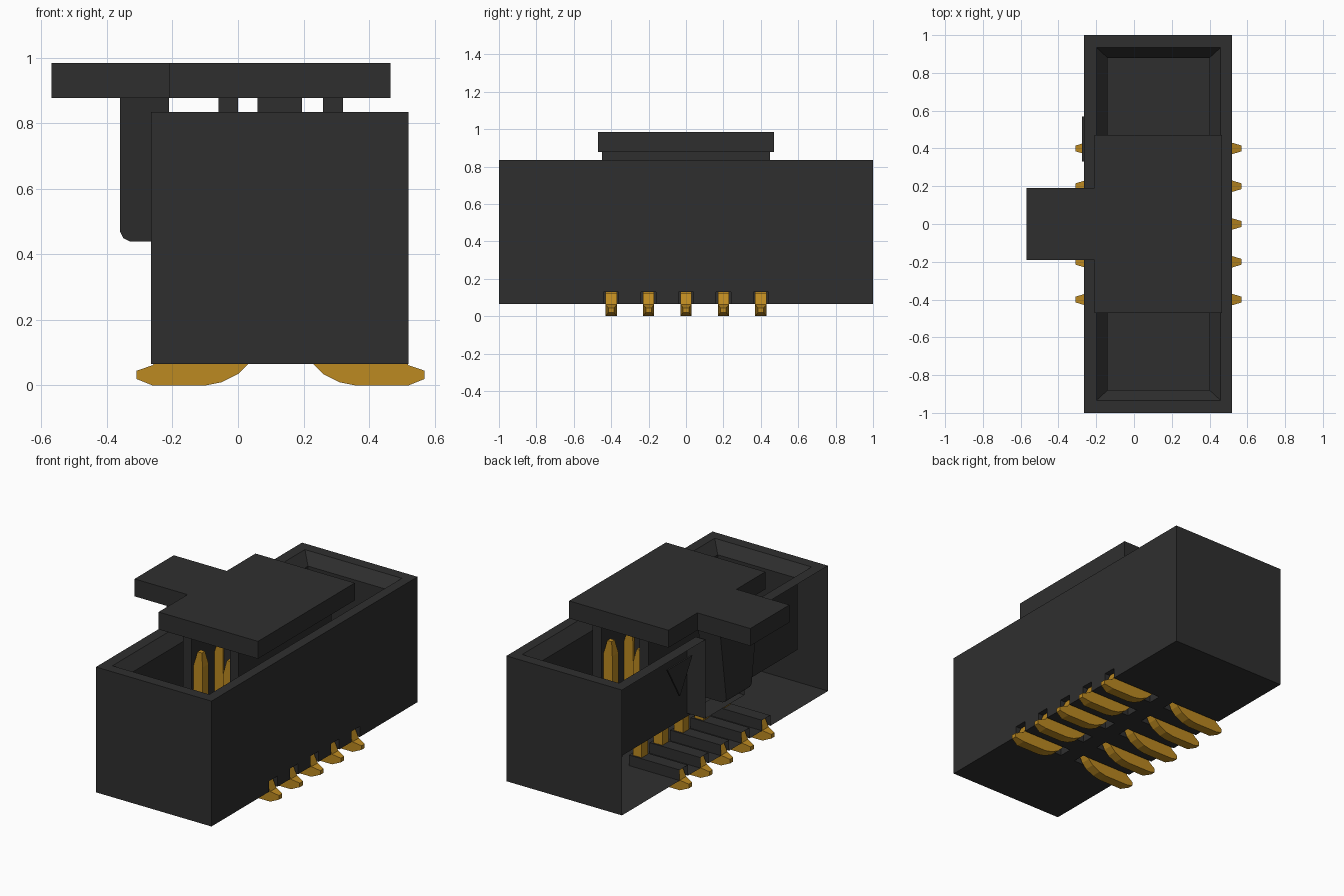
import bpy, bmesh
from mathutils import Vector

cube = bpy.data.objects.get("Cube")
if cube:
    bpy.data.objects.remove(cube, do_unlink=True)


def material(name, color):
    m = bpy.data.materials.new(name)
    m.use_nodes = True
    m.diffuse_color = (*color, 1)
    m.node_tree.nodes["Principled BSDF"].inputs["Base Color"].default_value = (*color, 1)
    return m


black = material("black plastic", (0.028, 0.028, 0.028))
gold = material("gold plating", (0.5, 0.25, 0.015))


def finish(name, bm, mat):
    bmesh.ops.recalc_face_normals(bm, faces=bm.faces)
    me = bpy.data.meshes.new(name)
    bm.to_mesh(me)
    bm.free()
    me.materials.append(mat)
    ob = bpy.data.objects.new(name, me)
    bpy.context.collection.objects.link(ob)
    return ob


def prism(name, points, offset, mat, shape=None):
    """Extrude a planar outline along an offset, then optionally reshape it."""
    bm = bmesh.new()
    face = bm.faces.new([bm.verts.new(p) for p in points])
    new = bmesh.ops.extrude_face_region(bm, geom=[face])["geom"]
    bmesh.ops.translate(bm, vec=offset, verts=[v for v in new if isinstance(v, bmesh.types.BMVert)])
    if shape:
        for v in bm.verts:
            shape(v.co)
    return finish(name, bm, mat)


def box(name, x0, x1, y0, y1, z0, z1, mat=black, shape=None):
    base = [(x0, y0, z0), (x1, y0, z0), (x1, y1, z0), (x0, y1, z0)]
    return prism(name, base, (0, 0, z1 - z0), mat, shape)


def cut(target, cutter):
    mod = target.modifiers.new("cut", "BOOLEAN")
    mod.operation = "DIFFERENCE"
    mod.solver = "EXACT"
    mod.object = cutter
    bpy.context.view_layer.objects.active = target
    bpy.ops.object.modifier_apply(modifier=mod.name)
    bpy.data.objects.remove(cutter, do_unlink=True)


MID = 0.13            # centre line between the two pin rows
PITCH = 0.2
ROWS = [PITCH * i for i in range(-2, 3)]
LEFT, RIGHT, BASE, TOP, FLOOR = -0.265, 0.52, 0.065, 0.835, 0.33

# Housing with cavity, funnel lip and key slot
housing = box("housing", LEFT, RIGHT, -1, 1, BASE, TOP)
cut(housing, box("cavity", MID - 0.27, MID + 0.27, -0.88, 0.88, FLOOR, 1))


def funnel(co):
    if co.z < TOP:
        co.x = MID + (co.x - MID) * 0.27 / 0.33
        co.y *= 0.88 / 0.935


lip = box("lip", MID - 0.33, MID + 0.33, -0.935, 0.935, 0.77, TOP + 0.001, shape=funnel)
cut(housing, lip)
cut(housing, box("key_slot", -0.4, -0.1, -0.19, 0.19, FLOOR + 0.02, 1))

# Channels for the feet, open at the bottom and at both long sides
for y in ROWS:
    for x0, x1 in ((-0.4, 0.08), (0.18, 0.7)):
        cut(housing, box("channel", x0, x1, y - 0.04, y + 0.04, 0, 0.13))

# The key side is open: its outer skin is left off
bm = bmesh.new()
bm.from_mesh(housing.data)
skin = [f for f in bm.faces if f.calc_center_median().x < LEFT + 0.002]
bmesh.ops.delete(bm, geom=skin, context="FACES")
bm.to_mesh(housing.data)
bm.free()

# First-pin mark on the key side
prism("pin_mark", [(LEFT, 0.57, 0.795), (LEFT, 0.33, 0.795), (LEFT, 0.45, 0.59)],
      (-0.01, 0, 0), black)

# Pins: curved foot and upright contact in one outline
outline = [(-0.31, 0.02), (-0.26, 0), (-0.1, 0), (-0.05, 0.01), (0, 0.035),
           (0.03, 0.065), (0.06, 0.125), (0.06, 0.7), (0.045, 0.78),
           (0.015, 0.78), (0, 0.7), (0, 0.125), (-0.23, 0.125),
           (-0.26, 0.062), (-0.31, 0.045)]


def make_pin(name, y, side):
    def taper(co):
        local = MID + side * (co.x - MID)
        if co.z > 0.75 or local < -0.3:
            co.y = y + (co.y - y) * 0.5
    pts = [(MID + side * (x - MID), y - 0.03, z) for x, z in outline]
    prism(name, pts, (0, 0.06, 0), gold, taper)


for i, y in enumerate(ROWS):
    make_pin(f"key_side_pin_{i + 1}", y, 1)
    make_pin(f"plain_side_pin_{i + 1}", y, -1)

# Pick-up cap: a T-shaped plate
half = [(0.465, 0.47), (-0.21, 0.47), (-0.21, 0.19), (-0.57, 0.19)]
tee = half + [(x, -y) for x, y in reversed(half)]
prism("cap_plate", [(x, y, 0.878) for x, y in tee], (0, 0, 0.107), black)

# Gripping ribs under the cap, beside and between the pin rows
box("cap_middle_rib", 0.06, 0.195, -0.22, 0.22, 0.4, 0.878)
for name, x in (("cap_key_rib", -0.06), ("cap_plain_rib", 0.26)):
    box(name, x, x + 0.06, -0.45, 0.45, 0.4, 0.878)


# Key leg: tapers downward, with an eased lower edge
def narrow(co):
    co.y *= 0.66 + 0.34 * (co.z - 0.44) / 0.438


leg = [(-0.21, 0.878), (-0.36, 0.878), (-0.36, 0.47), (-0.35, 0.45),
       (-0.33, 0.44), (-0.21, 0.44)]
prism("cap_key_leg", [(x, -0.18, z) for x, z in leg], (0, 0.36, 0), black, narrow)
